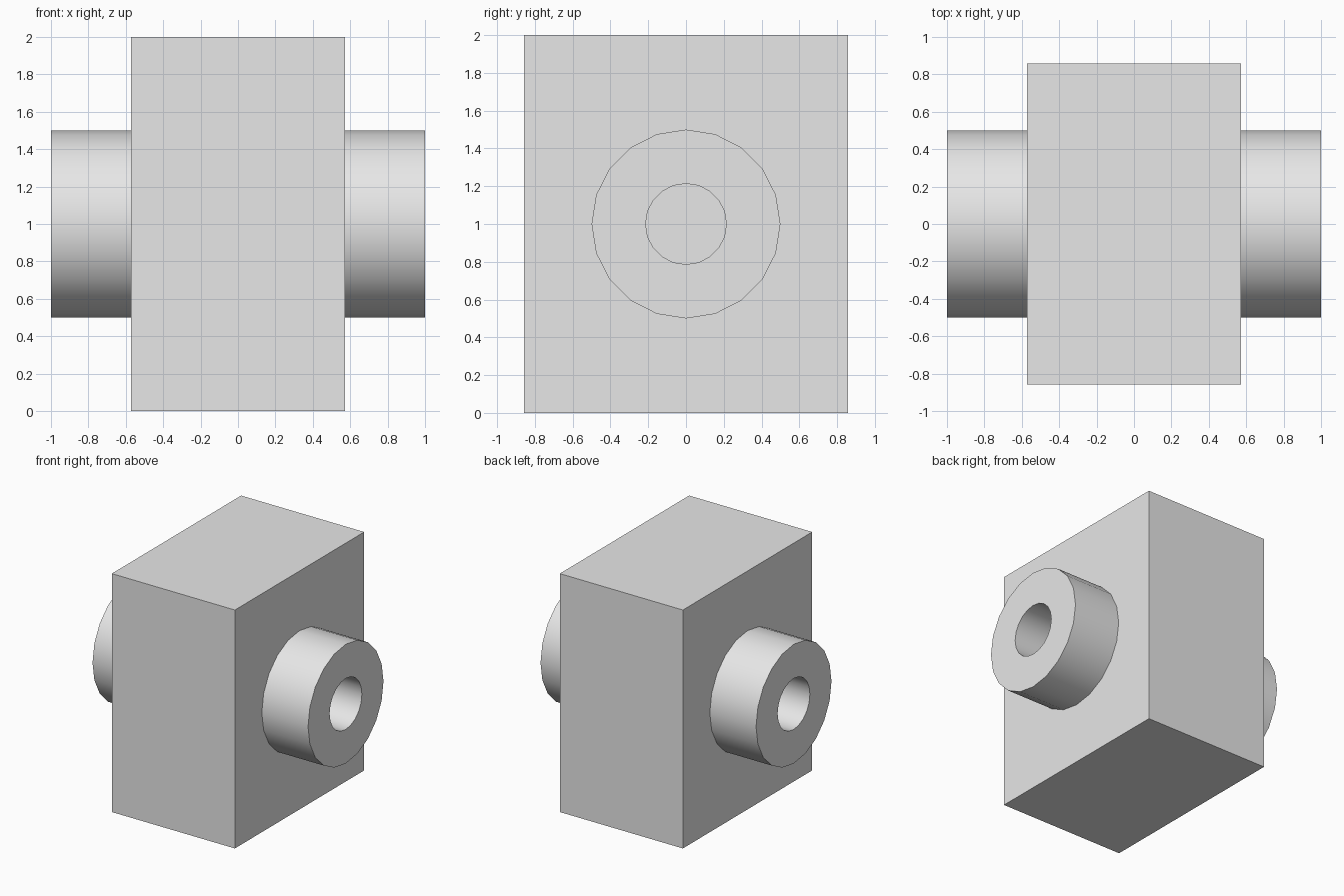
import bpy
import bmesh
from math import radians
from mathutils import Matrix

cube = bpy.data.objects.get("Cube")
if cube:
    bpy.data.objects.remove(cube, do_unlink=True)

HALF_X, HALF_Y, HEIGHT = 0.571, 0.857, 2.0
OUTER_R, BORE_R, SIDES = 0.5, 0.214, 20

grey = bpy.data.materials.new("plain_grey")
grey.use_nodes = True
colour = (0.8, 0.8, 0.8, 1.0)
grey.diffuse_color = colour
grey.node_tree.nodes["Principled BSDF"].inputs["Base Color"].default_value = colour


def finish(name, bm):
    mesh = bpy.data.meshes.new(name)
    bmesh.ops.recalc_face_normals(bm, faces=bm.faces)
    bm.to_mesh(mesh)
    bm.free()
    mesh.materials.append(grey)
    obj = bpy.data.objects.new(name, mesh)
    bpy.context.collection.objects.link(obj)
    return obj


def hollow_boss(name, side):
    """Tube standing out from one side of the block, closed by the block face."""
    bm = bmesh.new()
    rings = []
    for radius, x in ((OUTER_R, HALF_X), (OUTER_R, 1), (BORE_R, 1), (BORE_R, HALF_X)):
        ring = bmesh.ops.create_circle(bm, segments=SIDES, radius=radius)["verts"]
        turn = Matrix.Translation((side * x, 0, HEIGHT / 2)) @ Matrix.Rotation(radians(90), 4, "Y")
        bmesh.ops.transform(bm, matrix=turn, verts=ring)
        rings.append(ring)
    for a, b in zip(rings, rings[1:]):
        for i in range(SIDES):
            j = (i + 1) % SIDES
            bm.faces.new((a[i], a[j], b[j], b[i]))
    # The open tube needs its normals to face outward from the wall
    obj = finish(name, bm)
    rim = max(obj.data.polygons, key=lambda p: abs(p.center.x))
    if rim.normal.x * side < 0:
        obj.data.flip_normals()
    bpy.ops.object.select_all(action="DESELECT")
    obj.select_set(True)
    bpy.context.view_layer.objects.active = obj
    bpy.ops.object.shade_smooth_by_angle(angle=radians(30))


# Main block
bm = bmesh.new()
bmesh.ops.create_cube(bm, size=1)
bmesh.ops.scale(bm, vec=(2 * HALF_X, 2 * HALF_Y, HEIGHT), verts=bm.verts)
bmesh.ops.translate(bm, vec=(0, 0, HEIGHT / 2), verts=bm.verts)
finish("block", bm)

# Bored bosses on both sides
hollow_boss("left_boss", 1)
hollow_boss("right_boss", -1)
